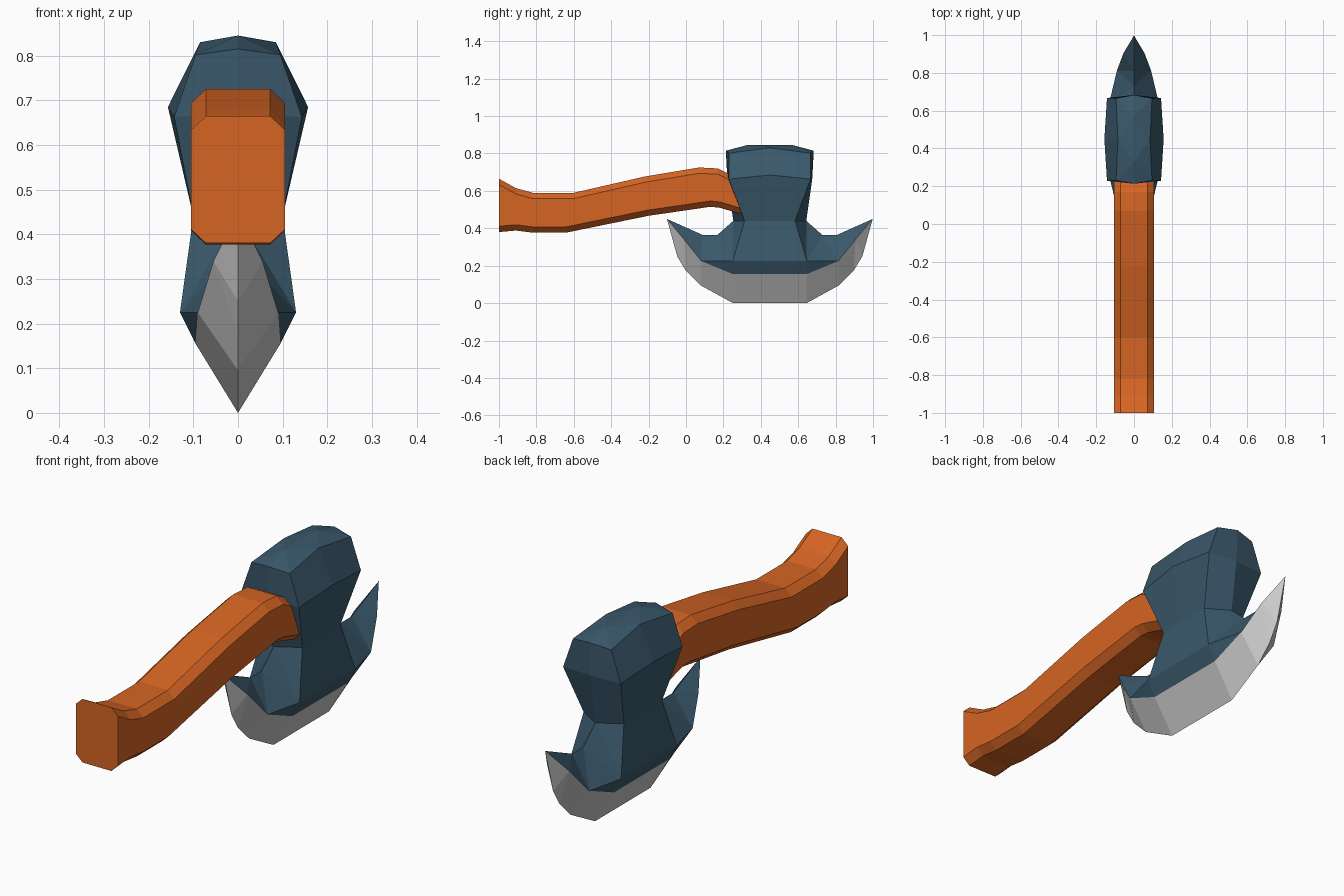
import bpy, bmesh

if "Cube" in bpy.data.objects:
    bpy.data.objects.remove(bpy.data.objects["Cube"])


def material(name, color):
    m = bpy.data.materials.new(name)
    m.diffuse_color = (*color, 1)
    m.use_nodes = True
    m.node_tree.nodes["Principled BSDF"].inputs["Base Color"].default_value = m.diffuse_color
    return m


def finish(bm, name, mat=None, loc=(0, 0, 0)):
    bmesh.ops.remove_doubles(bm, verts=bm.verts, dist=0.0005)
    bmesh.ops.recalc_face_normals(bm, faces=bm.faces)
    me = bpy.data.meshes.new(name)
    bm.to_mesh(me)
    bm.free()
    ob = bpy.data.objects.new(name, me)
    ob.location = loc
    bpy.context.collection.objects.link(ob)
    if mat:
        me.materials.append(mat)
    return ob


def mirrored(points, faces, name, mat=None):
    """Build one quarter and repeat it across x and y."""
    bm = bmesh.new()
    for sx in (1, -1):
        for sy in (1, -1):
            for f in faces.split():
                vs = [bm.verts.new((points[k][0] * sx, points[k][1] * sy, points[k][2]))
                      for k in f.split("-")]
                bm.faces.new(vs)
    return finish(bm, name, mat, (0, 0.448, 0))


blue = material("painted_steel", (0.042, 0.098, 0.147))
orange = material("orange_wood", (0.67, 0.13, 0.017))

# Quarter points of the head: x, distance along blade, z
P = {
    # crown
    "p0": (0, 0, .845), "p1": (0, .12, .845),
    "u0": (0, .235, .815), "u": (.095, .217, .802), "um": (.085, 0, .83),
    # shoulder
    "s0": (0, .227, .665), "s": (.143, .219, .663), "sm": (.157, 0, .685),
    # waist
    "a": (0, .195, .44), "w": (.1, .135, .44), "wm": (.1, 0, .44),
    # horn and cheek
    "b": (0, .28, .365), "c": (0, .36, .365), "t": (0, .55, .45),
    "k": (.13, .198, .225), "km": (.13, 0, .225),
    "d": (.09, .366, .225), "e": (.055, .458, .34),
    "f": (.095, .198, .155), "fm": (.095, 0, .155),
    # sharp rim
    "gm": (0, 0, 0), "g0": (0, .197, 0), "g1": (0, .37, .095),
    "g2": (0, .45, .175), "g3": (0, .495, .25),
}

# Blue head with two horns
mirrored(P, "p0-p1-um p1-u-um p1-u0-u um-u-s-sm u0-s0-s-u sm-s-w-wm s0-a-w-s "
            "wm-w-k-km w-a-k a-b-k k-b-d b-c-d c-e-d c-t-e km-k-f-fm k-d-f",
         "axe_head", blue)

# Grey sharpened edge
mirrored(P, "fm-f-g0-gm f-d-g1-g0 d-e-g2-g1 e-g3-g2 e-t-g3", "blade_edge")

# Handle: chamfered box section swept along a bent path (y top, z top, y bottom, z bottom)
path = [(-1, .665, -1, .38), (-.91, .615, -.91, .388), (-.82, .59, -.82, .377),
        (-.6, .59, -.64, .377), (-.22, .677, -.2, .467), (.07, .725, .13, .515),
        (.17, .72, .18, .51), (.27, .67, .3, .475)]
bm = bmesh.new()
rings = []
for yt, zt, yb, zb in path:
    c = .031
    half = [(.072, yt, zt), (.105, yt, zt - c), (.105, yb, zb + c), (.072, yb, zb)]
    ring = half + [(-x, y, z) for x, y, z in reversed(half)]
    rings.append([bm.verts.new(v) for v in ring])
for r0, r1 in zip(rings, rings[1:]):
    for i in range(8):
        j = (i + 1) % 8
        bm.faces.new((r0[i], r0[j], r1[j], r1[i]))
bm.faces.new(rings[0])
bm.faces.new(rings[-1])
finish(bm, "handle", orange)
